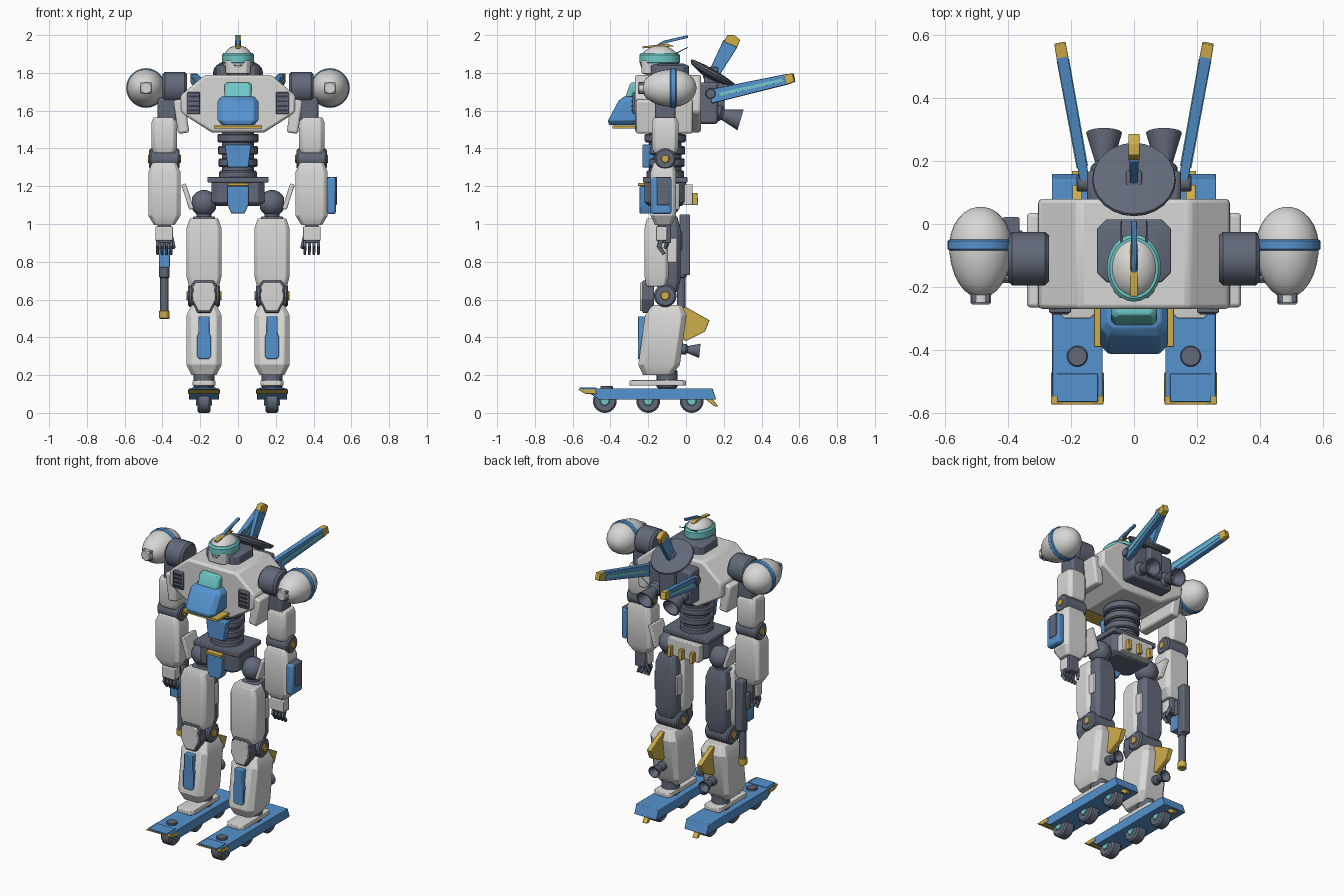
import bpy, bmesh, math
from mathutils import Vector, Matrix

if "Cube" in bpy.data.objects:
    bpy.data.objects.remove(bpy.data.objects["Cube"], do_unlink=True)

COLOURS = {"light": (.68, .68, .67), "blue": (.09, .29, .62), "dark": (.12, .14, .19),
           "gold": (.62, .42, .07), "teal": (.16, .58, .57), "black": (.04, .04, .06)}
MATERIALS = {}
for label, rgb in COLOURS.items():
    material = bpy.data.materials.new(label + " paint")
    material.use_nodes = True
    material.diffuse_color = (*rgb, 1)
    material.node_tree.nodes["Principled BSDF"].inputs["Base Color"].default_value = (*rgb, 1)
    MATERIALS[label] = material

# Directions, and the centre lines shared by the limbs
X, Y, Z = Vector((1, 0, 0)), Vector((0, 1, 0)), Vector((0, 0, 1))
LEG, ARM, LIMB_Y = .18, .39, -.11
built = []


def finish(name, bm, colour, bevel, mirror):
    bmesh.ops.recalc_face_normals(bm, faces=bm.faces)
    mesh = bpy.data.meshes.new(name)
    bm.to_mesh(mesh)
    bm.free()
    mesh.materials.append(MATERIALS[colour])
    part = bpy.data.objects.new(name, mesh)
    bpy.context.collection.objects.link(part)
    if bevel:
        modifier = part.modifiers.new("Bevel", "BEVEL")
        modifier.width, modifier.segments = bevel, 2
        modifier.limit_method, modifier.angle_limit = "ANGLE", math.radians(35)
    if mirror:
        part.modifiers.new("Mirror", "MIRROR")
    built.append(part)


def skin(name, colour, rings, bevel=0, mirror=False):
    """Bridge rings of points and cap both ends."""
    bm = bmesh.new()
    loops = [[bm.verts.new(point) for point in ring] for ring in rings]
    for low, high in zip(loops, loops[1:]):
        for j in range(len(low)):
            bm.faces.new((low[j - 1], low[j], high[j], high[j - 1]))
    bm.faces.new(loops[0])
    bm.faces.new(loops[-1])
    finish(name, bm, colour, bevel, mirror)


def box(name, colour, at, size, bevel=.005, mirror=False, tilt=0):
    """Box, optionally tilted about y."""
    bm = bmesh.new()
    place = Matrix.Translation(at) @ Matrix.Rotation(math.radians(tilt), 4, "Y") @ Matrix.Diagonal((*size, 1))
    bmesh.ops.create_cube(bm, size=1, matrix=place)
    finish(name, bm, colour, bevel, mirror)


def armour(name, colour, at, size, ends, slant=0, mirror=False):
    """Upright chamfered block with narrower ends; slant pushes the top back."""
    rings = []
    for step, scale in ((-.5, ends[0]), (-.35, 1), (.35, 1), (.5, ends[1])):
        w, d = size[0] * scale / 2, size[1] * scale / 2
        c = min(w, d) * .3
        centre = Vector(at) + Vector((0, slant * step, size[2] * step))
        corners = []
        for sx, sy in ((1, 1), (-1, 1), (-1, -1), (1, -1)):
            pair = [(sx * w, sy * (d - c)), (sx * (w - c), sy * d)]
            corners += pair if sx == sy else pair[::-1]
        rings.append([centre + Vector((x, y, 0)) for x, y in corners])
    skin(name, colour, rings, .004, mirror)


def prism(name, colour, outline, middle, thick, bevel=.003, mirror=False):
    """Extrude a (y, z) outline along x."""
    rings = [[(x, y, z) for y, z in outline] for x in (middle - thick / 2, middle + thick / 2)]
    skin(name, colour, rings, bevel, mirror)


def front_plate(name, colour, half, front, back, shift=0, bevel=.004, mirror=False):
    """Extrude a symmetric outline, given by its +x half in (x, z), along y."""
    outline = half + [(-x, z) for x, z in reversed(half)]
    skin(name, colour, [[(x + shift, y, z) for x, z in outline] for y in (front, back)], bevel, mirror)


def turn(name, colour, profile, at, axis=Z, scale=(1, 1), mirror=False):
    """Revolve (radius, distance) pairs about an axis."""
    turned = axis.to_track_quat("Z", "Y")
    angles = [math.tau * k / 24 for k in range(24)]
    rings = [[Vector(at) + turned @ Vector((r * scale[0] * math.cos(a), r * scale[1] * math.sin(a), t))
              for a in angles] for r, t in profile]
    skin(name, colour, rings, 0, mirror)


def drum(name, colour, at, radius, length, axis=X, mirror=False):
    """Cylinder with a chamfered rim."""
    half, rim = length / 2, min(radius, length) * .15
    turn(name, colour, [(radius - rim, -half), (radius, rim - half), (radius, half - rim), (radius - rim, half)],
         at, axis, mirror=mirror)


def joint(name, hub, at, radius, length):
    drum(name, "dark", at, radius, length, mirror=True)
    drum(name + "_hub", hub, at, radius * .4, length + .015, mirror=True)


def thruster(name, at, axis, size):
    """Round housing, a neck, and a flared hollow nozzle."""
    profile = [(.5, 0), (.75, .3), (.75, 1), (.5, 1.3), (1, 3), (.85, 3), (.3, 2)]
    turn(name, "dark", [(r * size, t * size) for r, t in profile], at, axis, mirror=True)


def bar(name, colour, start, end, start_size, end_size, bevel=.003, mirror=False):
    """Tapered bar; sizes are (across, upright)."""
    start, end = Vector(start), Vector(end)
    along = (end - start).normalized()
    side = along.cross(Z).normalized()
    up = side.cross(along)
    rings = [[p + side * a * s[0] / 2 + up * b * s[1] / 2 for a, b in ((-1, -1), (1, -1), (1, 1), (-1, 1))]
             for p, s in ((start, start_size), (end, end_size))]
    skin(name, colour, rings, bevel, mirror)


def ellipse(height, front, back, low, high):
    """Profile of an egg between two angles, with different half lengths."""
    angles = [math.radians(low + (high - low) * k / 12) for k in range(13)]
    return [(height * math.cos(a), math.sin(a) * (back if a > 0 else front)) for a in angles]


# Wheeled boards
prism("board", "blue", [(-.55, .13), (.14, .13), (.16, .07), (-.46, .07)], LEG, .16, mirror=True)
prism("board_tip", "gold", [(-.575, .125), (-.48, .125), (-.47, .1), (-.53, .1)], LEG, .168, mirror=True)
box("tip_panel", "blue", at=(LEG, -.52, .13), size=(.13, .09, .009), bevel=.002, mirror=True)
prism("board_tail", "gold", [(.1, .075), (.14, .075), (.17, .035), (.15, .035)], LEG, .035, mirror=True)
drum("board_knob", "dark", at=(LEG, -.42, .13), radius=.033, length=.025, axis=Z, mirror=True)
for y in (-.43, -.2, .03):
    joint("wheel", "teal", at=(LEG, y, .063), radius=.063, length=.07)

# Feet and shins
armour("foot_plate", "light", at=(LEG, -.15, .16), size=(.12, .3, .03), ends=(1, .8), mirror=True)
drum("ankle", "dark", at=(LEG, -.1, .18), radius=.055, length=.1, axis=Z, mirror=True)
armour("shin", "light", at=(LEG, -.125, .385), size=(.187, .22, .37), ends=(.7, .72), slant=.05, mirror=True)
front_plate("shin_panel", "blue", [(.03, .51), (.03, .42), (.037, .4), (.037, .3), (.025, .285)],
            front=-.255, back=-.2, shift=LEG, mirror=True)
prism("calf_fin", "gold", [(-.02, .56), (0, .56), (.125, .49), (.1, .43), (0, .38), (-.03, .4)], LEG, .03, mirror=True)
thruster("calf_thruster", at=(LEG, -.04, .34), axis=Vector((0, 1, -.1)), size=.038)

# Knees and thighs
joint("knee_joint", "gold", at=(LEG, LIMB_Y, .62), radius=.06, length=.17)
knee = [(.05, .7), (.065, .68), (.07, .6), (.035, .53)]
front_plate("knee_rim", "dark", knee, front=-.23, back=-.17, shift=LEG, mirror=True)
front_plate("knee_cap", "light", [(x * .88, .615 + (z - .615) * .88) for x, z in knee],
            front=-.243, back=-.2, shift=LEG, mirror=True)
armour("thigh_armour", "light", at=(LEG, -.155, .85), size=(.187, .13, .36), ends=(.85, .8), mirror=True)
armour("thigh_frame", "dark", at=(LEG, -.095, .84), size=(.15, .13, .4), ends=(.75, .75), mirror=True)
box("thigh_side_plate", "light", at=(LEG, -.09, .86), size=(.164, .08, .13), mirror=True)
turn("hip_ball", "dark", ellipse(.07, .07, .07, -65, 65), at=(LEG, -.1, 1.11), axis=X, mirror=True)
drum("hip_pin", "dark", at=(LEG, -.1, 1.05), radius=.04, length=.1, axis=Z, mirror=True)
box("hip_skirt", "light", at=(.267, -.1, 1.145), size=(.025, .13, .14), mirror=True, tilt=18)

# Pelvis and waist
armour("pelvis", "dark", at=(0, LIMB_Y, 1.165), size=(.28, .22, .14), ends=(.8, 1))
box("belt", "dark", at=(0, LIMB_Y, 1.235), size=(.325, .235, .03))
front_plate("crotch_plate", "blue", [(.055, 1.2), (.055, 1.1), (.035, 1.055)], front=-.245, back=-.18)
box("crotch_trim", "gold", at=(0, -.23, 1.21), size=(.11, .05, .015), bevel=.002)
box("rear_skirt", "light", at=(0, .01, 1.155), size=(.23, .05, .11))
for x in (-.08, 0, .08):
    prism("rear_spike", "gold", [(0, 1.165), (.06, 1.165), (.065, 1.1), (.04, 1.1), (0, 1.13)], x, .024)
drum("waist_core", "dark", at=(0, LIMB_Y, 1.37), radius=.085, length=.28, axis=Z)
for k in range(4):
    drum("waist_rib", "dark", at=(0, LIMB_Y, 1.26 + k * .065), radius=.1 + k * .003, length=.045, axis=Z)
front_plate("belly_plate", "blue", [(.07, 1.42), (.055, 1.3)], front=-.23, back=-.17)

# Torso
front_plate("torso", "light", [(.175, 1.79), (.305, 1.68), (.305, 1.59), (.14, 1.485)], front=-.27, back=.08, bevel=.014)
box("armpit_block", "light", at=(.3, -.115, 1.57), size=(.06, .3, .18), bevel=.012, mirror=True, tilt=8)
box("vent_frame", "dark", at=(.235, -.27, 1.64), size=(.07, .025, .115), mirror=True)
for k in range(4):
    box("vent_slat", "black", at=(.235, -.283, 1.6 + k * .025), size=(.055, .009, .01), bevel=0, mirror=True)
armour("cockpit", "blue", at=(0, -.3, 1.6), size=(.215, .17, .15), ends=(.8, .8), slant=.08)
armour("cockpit_glass", "teal", at=(0, -.27, 1.705), size=(.145, .08, .09), ends=(.95, .8), slant=.03)
box("chest_blade", "gold", at=(0, -.32, 1.513), size=(.254, .14, .015), bevel=.002)
armour("collar", "dark", at=(0, -.085, 1.81), size=(.235, .2, .08), ends=(1, .7))

# Head
turn("helmet", "light", ellipse(1, .085, .085, -30, 84), at=(0, -.14, 1.86), scale=(.082, .104))
turn("visor", "teal", [(.9, -.03), (1, -.02), (1, .02), (.9, .03)], at=(0, -.14, 1.875), scale=(.086, .107))
armour("face_guard", "light", at=(0, -.15, 1.825), size=(.13, .17, .08), ends=(.45, 1))
box("face_slit", "black", at=(0, -.235, 1.84), size=(.04, .009, .008), bevel=0)
prism("crest", "blue", [(-.16, 1.945), (.01, 1.985), (.01, 2), (-.12, 1.97)], 0, .018)
prism("crest_tip", "gold", [(-.23, 1.93), (-.06, 1.94), (-.1, 1.955), (-.23, 1.94)], 0, .026)
bar("antenna", "dark", (.04, -.06, 1.9), (.04, .01, 1.935), (.006, .006), (.004, .004), bevel=0, mirror=True)

# Backpack, dish, blades and thrusters
box("backpack", "dark", at=(0, .115, 1.64), size=(.3, .11, .22), bevel=.015)
box("backpack_core", "dark", at=(0, .15, 1.67), size=(.1, .11, .22), bevel=.01)
turn("dish", "dark", [(.05, -.035), (.12, -.015), (.133, 0), (.13, .01), (.05, .018)],
     at=(0, .14, 1.8), axis=Vector((0, .5, .87)))
box("centre_blade_root", "dark", at=(0, .13, 1.8), size=(.05, .08, .06))
bar("centre_blade", "blue", (0, .15, 1.8), (0, .235, 1.955), (.024, .06), (.03, .083))
prism("centre_blade_tip", "gold", [(.2, 1.965), (.22, 2), (.255, 2), (.287, 1.975), (.27, 1.935)], 0, .034)
drum("blade_pivot", "dark", at=(.152, .13, 1.69), radius=.027, length=.06, mirror=True)
root, tip = Vector((.155, .13, 1.675)), Vector((.235, .572, 1.775))
bar("side_blade", "blue", root, root.lerp(tip, .92), (.03, .075), (.036, .055), mirror=True)
bar("side_blade_tip", "gold", root.lerp(tip, .9), tip, (.038, .056), (.036, .045), mirror=True)
bar("side_blade_stripe", "teal", root.lerp(tip, .12), root.lerp(tip, .88), (.037, .018), (.04, .016), bevel=0, mirror=True)
thruster("main_thruster", at=(.095, .125, 1.6), axis=Vector((0, 1, -.3)), size=.057)

# Shoulders
drum("shoulder_joint", "dark", at=(.335, LIMB_Y, 1.72), radius=.085, length=.13, mirror=True)
turn("shoulder_pod", "light", ellipse(.1, .165, .125, -72, 84), at=(.487, -.07, 1.72), axis=Y, mirror=True)
drum("pod_band", "blue", at=(.487, -.067, 1.72), radius=.105, length=.035, axis=Y, mirror=True)
drum("pod_nose", "light", at=(.487, -.235, 1.72), radius=.033, length=.04, axis=Y, mirror=True)
box("pod_lens", "dark", at=(.487, -.225, 1.72), size=(.06, .05, .06), mirror=True)

# Arms
box("arm_link", "dark", at=(.375, LIMB_Y, 1.6), size=(.1, .11, .14), bevel=.015, mirror=True)
armour("upper_arm", "light", at=(ARM, LIMB_Y, 1.47), size=(.135, .14, .19), ends=(.85, .85), mirror=True)
joint("elbow_joint", "gold", at=(ARM, LIMB_Y, 1.345), radius=.055, length=.16)
armour("forearm", "light", at=(ARM, -.12, 1.16), size=(.17, .135, .33), ends=(.65, .75), mirror=True)
box("wrist", "dark", at=(ARM, -.115, .955), size=(.07, .07, .11), mirror=True)
box("hand_guard", "light", at=(ARM, -.13, .95), size=(.094, .06, .075), mirror=True)
for k in range(4):
    x = ARM + (k - 1.5) * .024
    bar("finger", "dark", (x, -.13, .92), (x, -.145, .875), (.018, .026), (.017, .024), mirror=True)
    bar("fingertip", "dark", (x, -.143, .88), (x, -.115, .84), (.016, .022), (.013, .018), mirror=True)
bar("thumb", "dark", (.355, -.09, .93), (.34, -.11, .87), (.02, .022), (.016, .018), mirror=True)

# Left arm shield
box("shield_mount", "dark", at=(.477, -.12, 1.175), size=(.035, .08, .15))
box("shield", "blue", at=(.495, -.13, 1.15), size=(.046, .107, .195), bevel=.012)
box("shield_panel", "dark", at=(.512, -.12, 1.175), size=(.024, .067, .15))

# Right hand rifle
box("rifle_body", "dark", at=(-ARM, -.007, .89), size=(.053, .057, .32))
box("rifle_side_pack", "dark", at=(-ARM, -.04, .91), size=(.073, .04, .1))
box("rifle_grip", "blue", at=(-ARM, -.065, .82), size=(.058, .07, .1))
drum("rifle_barrel", "dark", at=(-ARM, -.025, .66), radius=.022, length=.26, axis=Z)
drum("rifle_collar", "dark", at=(-ARM, -.025, .75), radius=.027, length=.07, axis=Z)
drum("rifle_muzzle", "gold", at=(-ARM, -.025, .52), radius=.027, length=.045, axis=Z)

# Smooth the rounded parts and keep hard edges crisp
bpy.ops.object.select_all(action="DESELECT")
for part in built:
    part.select_set(True)
bpy.context.view_layer.objects.active = built[0]
bpy.ops.object.shade_smooth_by_angle(angle=math.radians(30))
